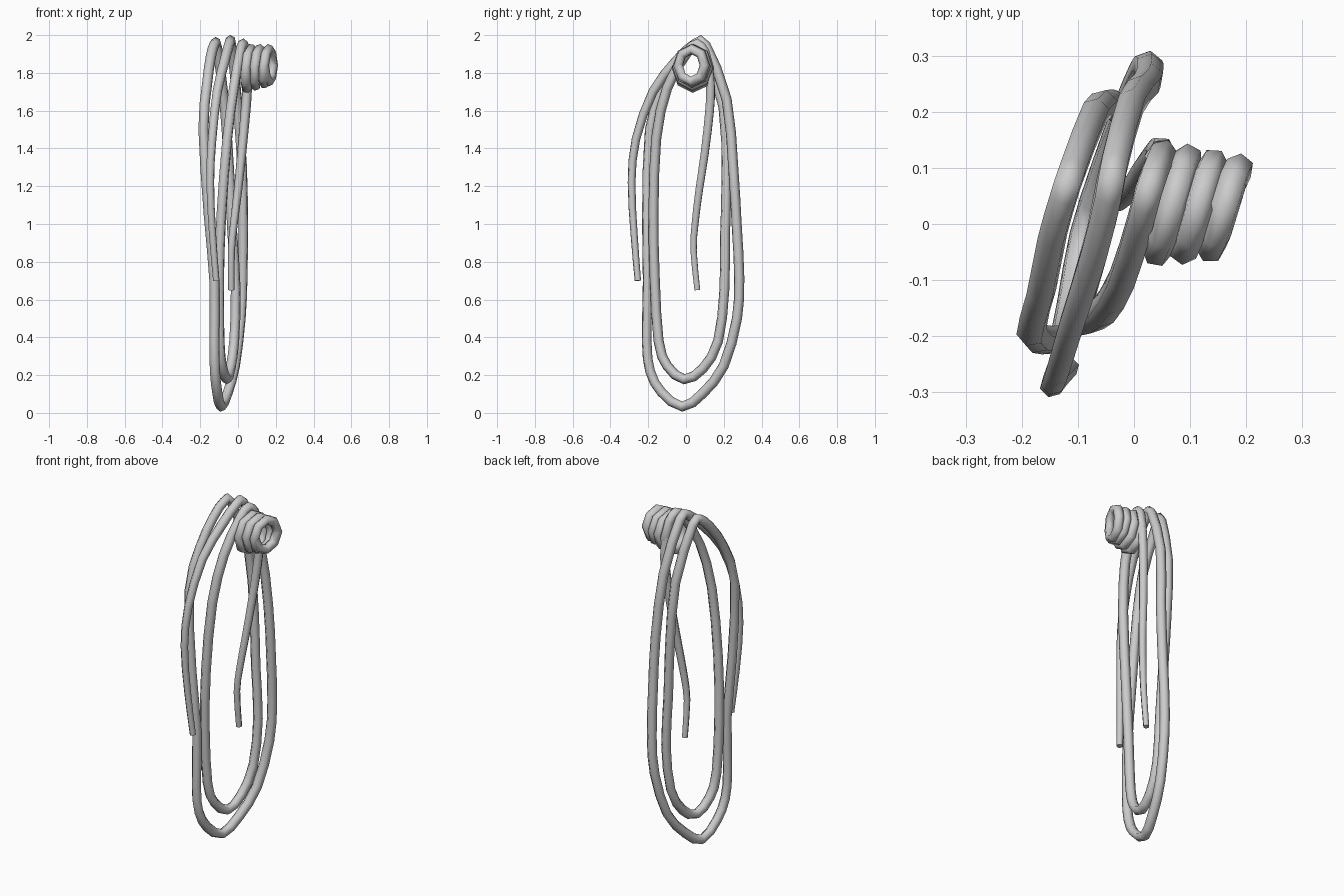
import bpy, math
from mathutils import Vector


def refine(pts):
    """Add one Catmull-Rom midpoint to every segment."""
    p = [Vector(q) for q in pts]
    p = [2 * p[0] - p[1]] + p + [2 * p[-1] - p[-2]]
    out = []
    for i in range(1, len(p) - 2):
        mid = (9 * (p[i] + p[i + 1]) - p[i - 1] - p[i + 2]) / 16
        out += [p[i], mid]
    return [tuple(q) for q in out + [p[-2]]]


def rope(name, pts, radius=0.027, taper=0.65, taper_len=10):
    """Low-poly six-sided tube along a path, thinning to its first point."""
    cu = bpy.data.curves.new(name, 'CURVE')
    cu.dimensions = '3D'
    cu.bevel_depth = radius
    cu.bevel_resolution = 1
    cu.use_fill_caps = True
    sp = cu.splines.new('POLY')
    sp.points.add(len(pts) - 1)
    for i, p in enumerate(pts):
        sp.points[i].co = (*p, 1)
        sp.points[i].radius = taper + (1 - taper) * min(1, i / taper_len)
    sp.use_smooth = True
    ob = bpy.data.objects.new(name, cu)
    bpy.context.collection.objects.link(ob)
    bpy.ops.object.select_all(action='DESELECT')
    ob.select_set(True)
    bpy.context.view_layer.objects.active = ob
    bpy.ops.object.convert(target='MESH')
    bpy.ops.object.shade_smooth_by_angle(angle=math.radians(65))


# Hanging loops: outer tail, outer loop, inner loop, up to the coil
loops = [
    (-0.115, -0.255, 0.70), (-0.135, -0.275, 0.95), (-0.147, -0.288, 1.22),
    (-0.137, -0.265, 1.45), (-0.11, -0.175, 1.70), (-0.07, -0.05, 1.865),
    (-0.045, 0.05, 1.955), (-0.035, 0.105, 1.945), (-0.005, 0.215, 1.66),
    (0.022, 0.25, 1.30), (0.027, 0.268, 1.00), (0.025, 0.282, 0.72),
    (0.015, 0.27, 0.50), (-0.015, 0.20, 0.25), (-0.055, 0.09, 0.105),
    (-0.09, -0.02, 0.033), (-0.11, -0.13, 0.11), (-0.122, -0.19, 0.22),
    (-0.125, -0.208, 0.38), (-0.125, -0.203, 0.70), (-0.155, -0.207, 1.05),
    (-0.183, -0.192, 1.50), (-0.165, -0.12, 1.73), (-0.145, -0.02, 1.88),
    (-0.125, 0.05, 1.95), (-0.11, 0.095, 1.93), (-0.07, 0.198, 1.62),
    (-0.045, 0.214, 1.25), (-0.03, 0.207, 0.95), (-0.012, 0.203, 0.65),
    (-0.02, 0.17, 0.38), (-0.04, 0.09, 0.235), (-0.06, -0.01, 0.178),
    (-0.085, -0.10, 0.25), (-0.097, -0.145, 0.38), (-0.10, -0.165, 0.70),
    (-0.088, -0.172, 1.05), (-0.057, -0.158, 1.45), (-0.022, -0.10, 1.72),
    (0.01, 0.0, 1.90), (0.026, 0.06, 1.955), (0.04, 0.10, 1.91),
]

# Wound coil: leaning helix whose end closes back onto the last ring
coil = []
for i in range(0, 29):
    turn = i / 8
    t = min(turn / 3, 1)
    a = -2 * math.pi * turn
    ry, rz = 0.088 - 0.018 * t, 0.106 - 0.020 * t
    y = 0.037 - 0.008 * t + ry * math.cos(a)
    z = 1.822 + 0.018 * t + rz * math.sin(a)
    advance = turn if turn <= 3 else 6 - turn
    coil.append((0.034 + 0.047 * advance + 0.19 * (y - 0.037), y, z))
rope("looped_rope_and_coil", refine(loops) + coil)

# Short loose tail hanging from the coil, thin end first
tail = [
    (-0.035, 0.06, 0.65), (-0.035, 0.04, 0.86), (-0.022, 0.048, 1.00),
    (0.0, 0.07, 1.18), (0.02, 0.10, 1.38), (0.04, 0.125, 1.60),
    (0.048, 0.13, 1.72), (0.045, 0.12, 1.83),
]
rope("rope_tail", refine(tail), radius=0.026)
